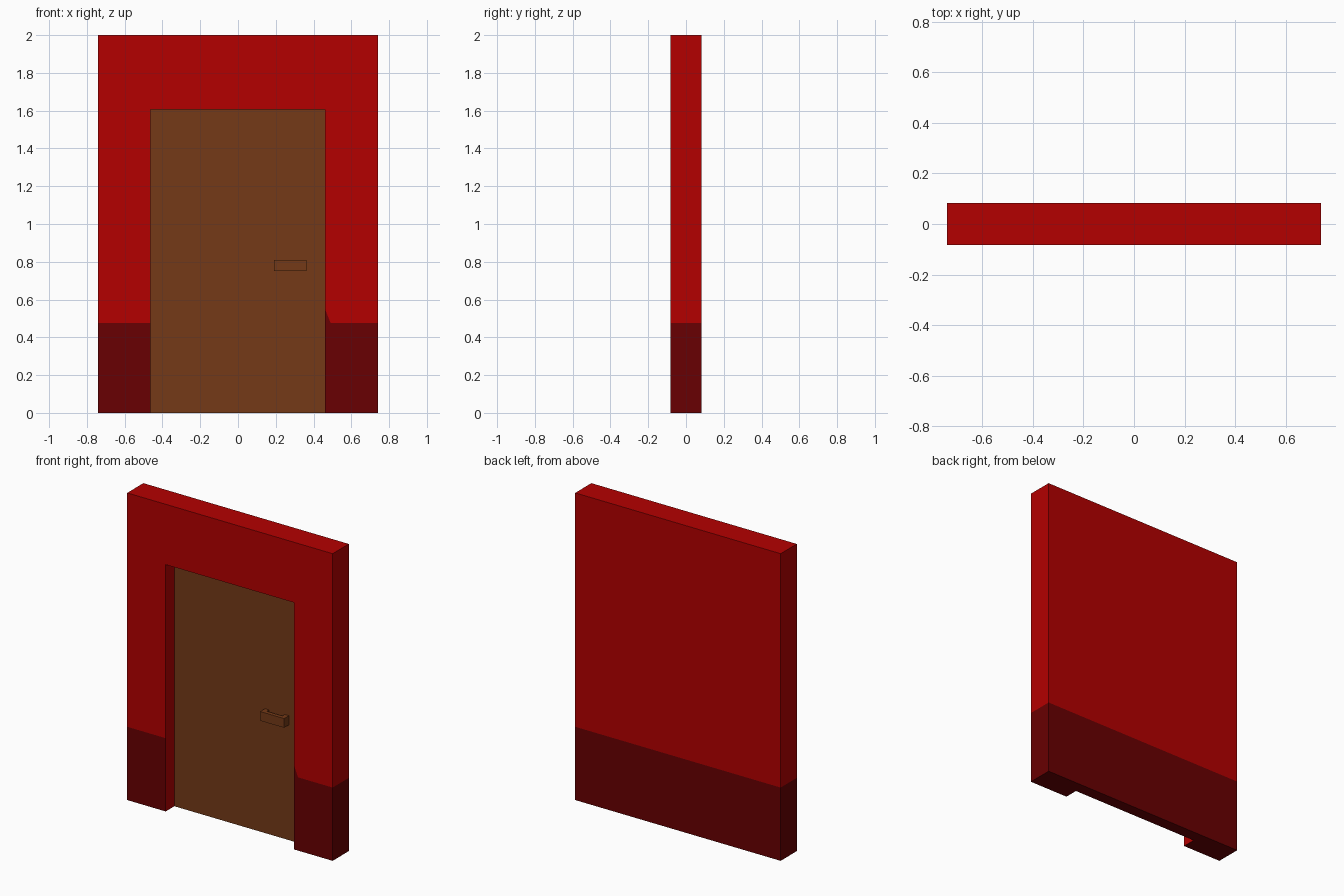
import bpy, bmesh
from mathutils import Vector

if "Cube" in bpy.data.objects:
    bpy.data.objects.remove(bpy.data.objects["Cube"])


def material(name, rgb):
    m = bpy.data.materials.new(name)
    m.diffuse_color = (*rgb, 1)
    m.use_nodes = True
    m.node_tree.nodes["Principled BSDF"].inputs["Base Color"].default_value = m.diffuse_color
    return m


RED = material("red_paint", (0.456, 0.0, 0.0))
DARK = material("dark_red_paint", (0.138, 0.0, 0.0005))
BROWN = material("brown_wood", (0.178, 0.042, 0.0085))


def add_box(bm, lo, hi):
    vs = bmesh.ops.create_cube(bm, size=1)["verts"]
    for v in vs:
        v.co = Vector([hi[i] if v.co[i] > 0 else lo[i] for i in range(3)])


def make(name, boxes, mats):
    bm = bmesh.new()
    for lo, hi in boxes:
        add_box(bm, lo, hi)
    me = bpy.data.meshes.new(name)
    bm.to_mesh(me)
    bm.free()
    for m in mats:
        me.materials.append(m)
    ob = bpy.data.objects.new(name, me)
    bpy.context.collection.objects.link(ob)
    return ob


W, D, X0, X1, TOP, DOOR_Y, BAND = 0.74, 0.083, -0.463, 0.461, 1.607, 0.006, 0.477

# wall with the doorway recess cut into its front
wall = make("wall_with_door", [((-W, -D, 0), (W, D, 2))], (RED, DARK, BROWN))
cutter = make("doorway_cutter", [((X0, -0.3, -0.2), (X1, DOOR_Y, TOP))], (RED,))
mod = wall.modifiers.new("doorway", "BOOLEAN")
mod.operation = "DIFFERENCE"
mod.solver = "EXACT"
mod.object = cutter
bpy.context.view_layer.objects.active = wall
wall.select_set(True)
bpy.ops.object.modifier_apply(modifier="doorway")
bpy.data.objects.remove(cutter)

# split faces along the paint lines
bm = bmesh.new()
bm.from_mesh(wall.data)


def is_front(f):
    return f.normal.y < -0.5 and f.calc_center_median().y < -D + 0.01


def cut(co, no, test):
    fs = [f for f in bm.faces if test(f)]
    geom = fs + list({e for f in fs for e in f.edges}) + list({v for f in fs for v in f.verts})
    bmesh.ops.bisect_plane(bm, geom=geom, plane_co=co, plane_no=no)
    bm.normal_update()


for x in (X0, X1):
    cut((x, 0, 0), (1, 0, 0), is_front)
cut((0, 0, BAND), (0, 0, 1), lambda f: f.normal.y > 0.5 or abs(f.calc_center_median().x) > 0.73
    or is_front(f))
# small slanted paint corner beside the doorway
cut((0.49, 0, BAND), (0.07, 0, 0.028),
    lambda f: is_front(f) and f.calc_center_median().x > X1 and f.calc_center_median().z > BAND)

# paint: dark lower band, brown door panel, red reveals and upper wall
for f in bm.faces:
    c, n = f.calc_center_median(), f.normal
    dark = c.z < BAND
    if n.y < -0.5 and abs(c.y - DOOR_Y) < 0.005:
        f.material_index = 2
        continue
    if abs(n.x) > 0.5 and abs(c.x) < 0.6:
        dark = False
    elif is_front(f) and max(v.co.x for v in f.verts) < 0.5 and c.x > X1:
        dark = True
    f.material_index = int(dark)
bm.to_mesh(wall.data)
bm.free()

# door handle: bar on two posts
boxes = [((0.19, -0.043, 0.75), (0.362, -0.018, 0.81))]
for x in (0.19, 0.332):
    boxes.append(((x, -0.018, 0.75), (x + 0.03, DOOR_Y, 0.81)))
make("door_handle", boxes, (BROWN,))
